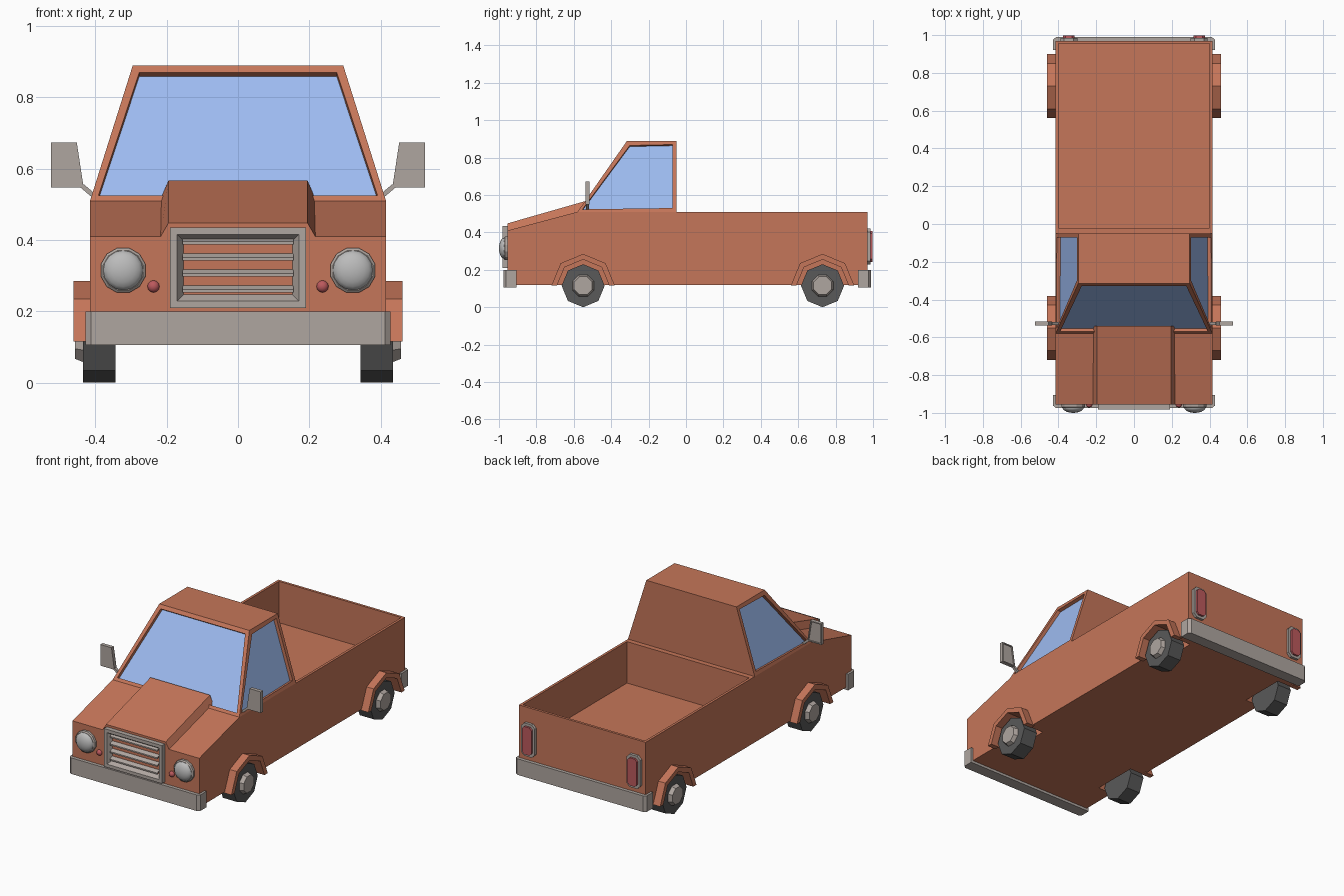
import bpy, bmesh, math
from mathutils import Vector, Matrix

if "Cube" in bpy.data.objects:
    bpy.data.objects.remove(bpy.data.objects["Cube"])


def material(name, r, g, b):
    m = bpy.data.materials.new(name)
    m.diffuse_color = (r, g, b, 1)
    m.use_nodes = True
    m.node_tree.nodes["Principled BSDF"].inputs["Base Color"].default_value = m.diffuse_color
    return m


PAINT = material("paint", .56, .18, .10)
GLASS = material("glass", .34, .50, .88)
RED = material("red_lens", .50, .10, .11)
TYRE = material("rubber", .10, .10, .10)
METAL = material("warm_metal", .43, .38, .35)
SILVER = material("silver", .50, .50, .50)


def finish(name, bm, *mats):
    bmesh.ops.recalc_face_normals(bm, faces=bm.faces)
    me = bpy.data.meshes.new(name)
    bm.to_mesh(me)
    bm.free()
    for m in mats:
        me.materials.append(m)
    ob = bpy.data.objects.new(name, me)
    bpy.context.collection.objects.link(ob)
    return ob


def loft(rings):
    """Solid through a list of equal-length point rings, capped at both ends."""
    bm = bmesh.new()
    vs = [[bm.verts.new(p) for p in r] for r in rings]
    n = len(vs[0])
    for a, b in zip(vs, vs[1:]):
        for i in range(n):
            j = (i + 1) % n
            bm.faces.new((a[i], a[j], b[j], b[i]))
    bm.faces.new(vs[0][::-1])
    bm.faces.new(vs[-1])
    bmesh.ops.recalc_face_normals(bm, faces=bm.faces)
    return bm


def place(p, axis, t):
    return {"x": (t, p[0], p[1]), "y": (p[0], t, p[1]), "z": (p[0], p[1], t)}[axis]


def prism(pts, axis, a, b):
    return loft([[place(p, axis, t) for p in pts] for t in (a, b)])


def ngon(cu, cv, r, n, start=0.0, sweep=2 * math.pi, closed=True):
    steps = n if closed else n - 1
    return [(cu + r * math.cos(start + sweep * i / steps),
             cv + r * math.sin(start + sweep * i / steps)) for i in range(n)]


def rect(u0, u1, v0, v1, c=0.0):
    """Rectangle, with corners cut by c when given."""
    if not c:
        return [(u0, v0), (u1, v0), (u1, v1), (u0, v1)]
    return [(u0 + c, v0), (u1 - c, v0), (u1, v0 + c), (u1, v1 - c),
            (u1 - c, v1), (u0 + c, v1), (u0, v1 - c), (u0, v0 + c)]


def recess(bm, test, inset, depth, mat=0):
    """Inset the faces passing the test and push them inwards."""
    bm.normal_update()
    faces = [f for f in bm.faces if test(f)]
    bmesh.ops.inset_individual(bm, faces=faces, thickness=inset)
    for f in bmesh.ops.extrude_discrete_faces(bm, faces=faces)["faces"]:
        f.normal_update()
        bmesh.ops.translate(bm, verts=f.verts, vec=f.normal * -depth)
        f.material_index = mat


def cut(ob, bm):
    cutter = finish("cutter", bm)
    mod = ob.modifiers.new("cut", "BOOLEAN")
    mod.operation, mod.solver, mod.object = "DIFFERENCE", "EXACT", cutter
    bpy.context.view_layer.objects.active = ob
    bpy.ops.object.modifier_apply(modifier=mod.name)
    bpy.data.objects.remove(cutter)


WHEEL_Y, WHEEL_Z = (-.55, .73), .115

# Lower body with open cargo bed and wheel wells
body = finish("body", prism([(-.955, .12), (-.955, .41), (-.58, .51), (.97, .51), (.97, .12)],
                            "x", -.415, .415), PAINT)
cut(body, prism(rect(-.40, .40, -.02, .955), "z", .265, .7))
for y in WHEEL_Y:
    for s in (-1, 1):
        cut(body, prism(ngon(y, WHEEL_Z, .14, 8), "x", s * .32, s * .5))

# Raised hood centre
hood = [[(-.217, y0, z0), (-.195, y1, z1), (.195, y1, z1), (.217, y0, z0), (.217, y0, zb), (-.217, y0, zb)]
        for y0, z0, y1, z1, zb in ((-.955, .41, -.955, .448, .36), (-.54, .515, -.54, .567, .46))]
finish("hood_bulge", loft(hood), PAINT)

# Cab with recessed windows on the front and sides
base = [(x, y, .51) for x, y in rect(-.415, .415, -.58, -.05)]
roof = [(x, y, .89) for x, y in rect(-.295, .295, -.315, -.05)]
cab = loft([base, roof])
recess(cab, lambda f: abs(f.normal.z) < .9 and f.normal.y < .5, .03, .02, 1)
finish("cab", cab, PAINT, GLASS)

# Bumpers wrapping around the body ends
for name, s in (("front_bumper", -1), ("rear_bumper", 1)):
    e = .975 if s < 0 else .99
    plan = [(-.428, s * (e - .07)), (-.428, s * (e - .013)), (-.412, s * e),
            (.412, s * e), (.428, s * (e - .013)), (.428, s * (e - .07))]
    finish(name, prism(plan, "z", .105, .2), METAL)

# Grille frame with splayed recess and tilted slats
grille = prism(rect(-.19, .19, .21, .435), "y", -.982, -.945)
front = lambda f: f.normal.y < -.9 and f.calc_area() > .03
bmesh.ops.inset_individual(grille, faces=[f for f in grille.faces if front(f)], thickness=.027)
grille.normal_update()
panel = max((f for f in grille.faces if f.normal.y < -.9), key=lambda f: f.calc_area())
bmesh.ops.inset_individual(grille, faces=[panel], thickness=.028, depth=-.03)
finish("grille_frame", grille, METAL)
for i in range(4):
    z = .26 + i * .045
    finish("grille_slat", prism([(-.976, z - .007), (-.976, z + .001), (-.955, z + .012), (-.955, z + .004)],
                                "x", -.155, .155), METAL)


def dome(name, centre, radius, depth, mat, u, v):
    bm = bmesh.new()
    bmesh.ops.create_uvsphere(bm, u_segments=u, v_segments=v, radius=radius)
    bmesh.ops.transform(bm, verts=bm.verts, matrix=Matrix.Translation(centre)
                        @ Matrix.Diagonal((1, depth / radius, 1, 1)) @ Matrix.Rotation(math.pi / 2, 4, "X"))
    ob = finish(name, bm, mat)
    for p in ob.data.polygons:
        p.use_smooth = True


for s in (-1, 1):
    # Headlights and indicators
    ring = loft([[(x, y, z) for x, z in ngon(s * .322, .315, r, 12, math.pi / 12)]
                 for y, r in ((-.94, .065), (-.968, .065), (-.974, .058))])
    finish("headlight_ring", ring, METAL)
    dome("headlight", (s * .322, -.97, .315), .057, .03, SILVER, 16, 10)
    dome("indicator", (s * .237, -.957, .27), .017, .014, RED, 12, 8)

    # Tail lights
    finish("tail_light_frame", prism(rect(s * .345 - .045, s * .345 + .045, .228, .422, .02),
                                     "y", .96, .986), METAL)
    finish("tail_light", prism(rect(s * .345 - .031, s * .345 + .031, .243, .407, .014),
                               "y", .97, .998), RED)

    # Door mirrors with arm
    mirror = prism([(s * .525, .548), (s * .525, .673), (s * .452, .673), (s * .433, .548)],
                   "y", -.538, -.516)
    recess(mirror, lambda f: f.normal.y > .9, .009, .006)
    finish("mirror", mirror, METAL)
    finish("mirror_arm", prism([(s * .445, .55), (s * .432, .556), (s * .395, .525), (s * .40, .512)],
                               "y", -.535, -.519), METAL)

    for y in WHEEL_Y:
        # Octagonal wheels, hubs and wheel-arch flares
        finish("tyre", prism(ngon(y, WHEEL_Z, WHEEL_Z, 8), "x", s * .343, s * .434), TYRE)
        hub = loft([[(s * x, a, b) for a, b in ngon(y, WHEEL_Z, r, 8, math.pi / 8)]
                    for x, r in ((.42, .062), (.434, .062), (.457, .052))])
        finish("hub", hub, METAL)
        arch = (ngon(y, WHEEL_Z, .17, 5, 0, math.pi, False)
                + ngon(y, WHEEL_Z, .14, 5, 0, math.pi, False)[::-1])
        finish("wheel_arch", prism(arch, "x", s * .405, s * .461), PAINT)
